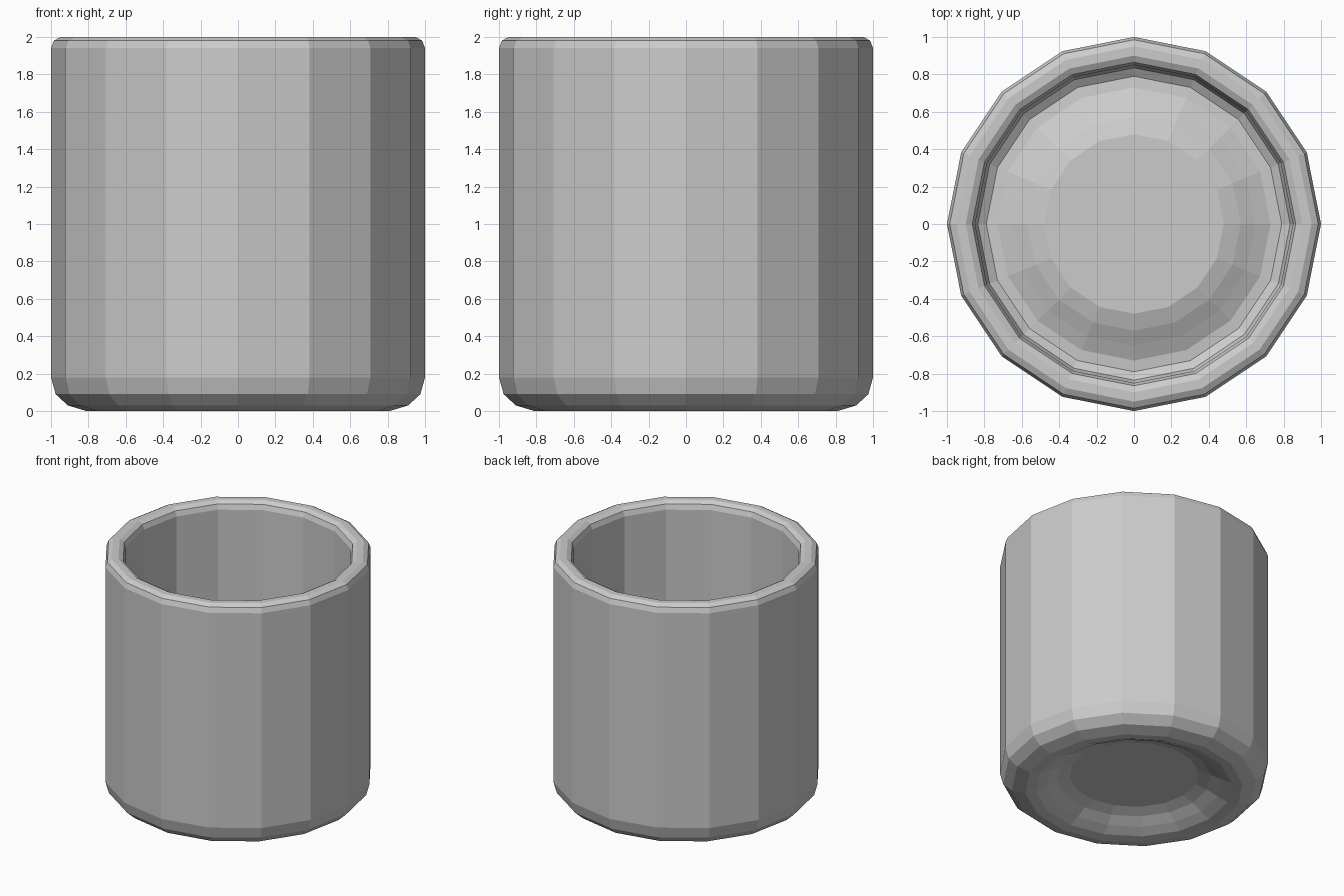
import bpy, bmesh
from math import tau

if "Cube" in bpy.data.objects:
    bpy.data.objects.remove(bpy.data.objects["Cube"])

SIDES = 16

# Cup cross-section (radius, height): underside centre, outer wall, rim, inner wall, floor centre
profile = [
    # domed underside recess
    (0, 0.12), (0.48, 0.12), (0.57, 0.09), (0.65, 0.045), (0.73, 0.01),
    # rounded foot and outer wall
    (0.81, 0), (0.91, 0.03), (0.975, 0.09), (1, 0.18), (1, 1.94),
    # rounded rim
    (0.985, 1.98), (0.95, 2), (0.90, 2), (0.865, 1.98), (0.85, 1.94),
    # inner wall and domed floor
    (0.85, 0.23), (0.835, 0.19), (0.79, 0.16), (0.73, 0.165),
    (0.65, 0.20), (0.57, 0.24), (0.48, 0.27), (0, 0.27),
]


def lathe(name, points, sides):
    bm = bmesh.new()
    verts = [bm.verts.new((r, 0, z)) for r, z in points]
    edges = [bm.edges.new(pair) for pair in zip(verts, verts[1:])]
    bmesh.ops.spin(bm, geom=verts + edges, cent=(0, 0, 0), axis=(0, 0, 1),
                   angle=tau, steps=sides, use_duplicate=False)
    bmesh.ops.remove_doubles(bm, verts=bm.verts, dist=1e-4)
    bmesh.ops.recalc_face_normals(bm, faces=bm.faces)
    mesh = bpy.data.meshes.new(name)
    bm.to_mesh(mesh)
    bm.free()
    obj = bpy.data.objects.new(name, mesh)
    bpy.context.collection.objects.link(obj)
    return obj


# Thick-walled, flat-faceted cup
lathe("cup", profile, SIDES)
